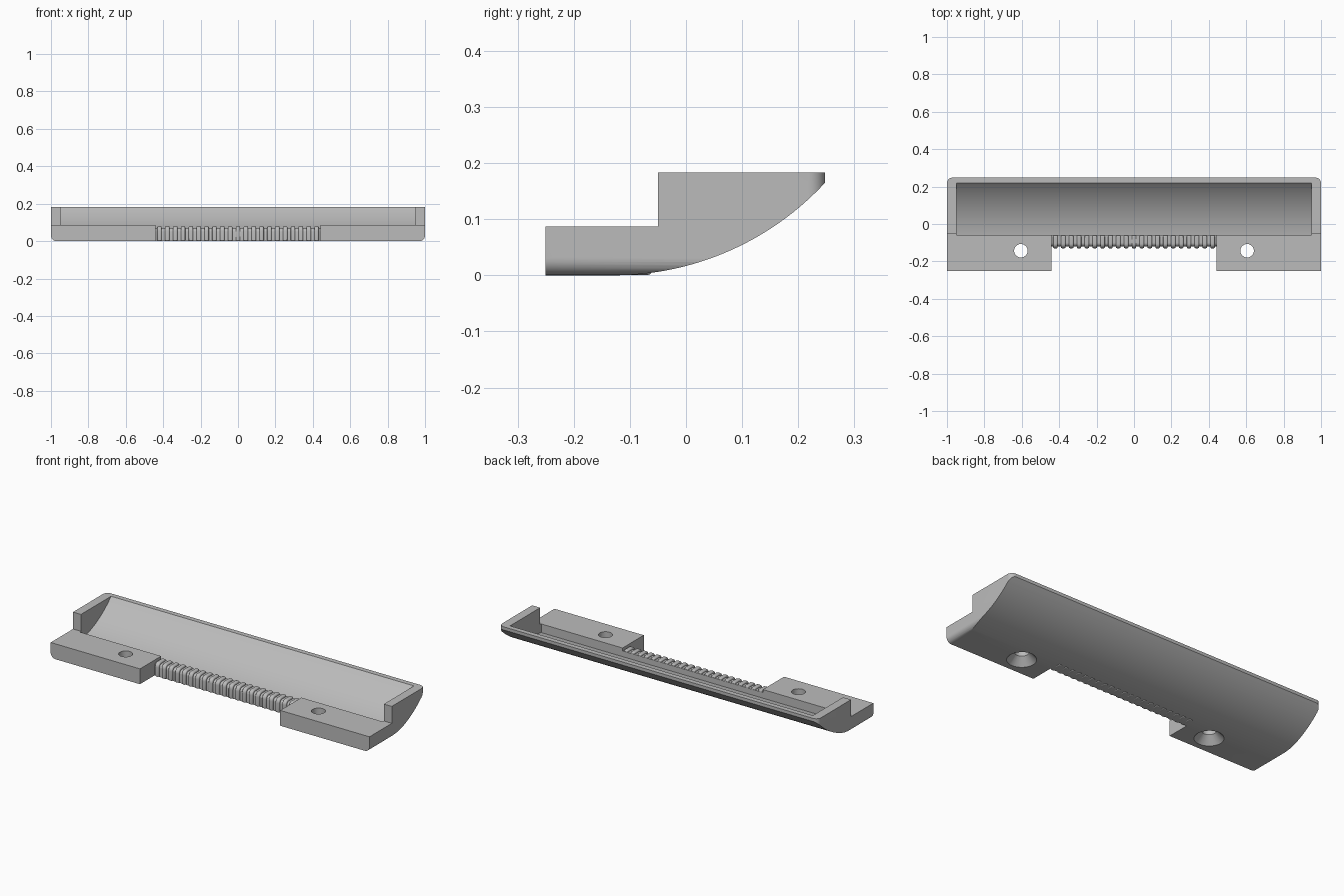
import bpy
from math import sin, cos, pi, sqrt

if "Cube" in bpy.data.objects:
    bpy.data.objects.remove(bpy.data.objects["Cube"])

grey = bpy.data.materials.new("light grey")
grey.use_nodes = True
COLOR = (0.5, 0.5, 0.5, 1)
grey.diffuse_color = COLOR
grey.node_tree.nodes["Principled BSDF"].inputs["Base Color"].default_value = COLOR


def prism(name, outline, lo, hi, axis):
    """Extrude a 2D outline along x, y or z between lo and hi."""
    n = len(outline)
    verts = []
    for d in (lo, hi):
        for a, b in outline:
            verts.append({"x": (d, a, b), "y": (a, d, b), "z": (a, b, d)}[axis])
    faces = [list(range(n))[::-1], list(range(n, 2 * n))]
    faces += [[i, (i + 1) % n, n + (i + 1) % n, n + i] for i in range(n)]
    mesh = bpy.data.meshes.new(name)
    mesh.from_pydata(verts, [], faces)
    mesh.materials.append(grey)
    ob = bpy.data.objects.new(name, mesh)
    bpy.context.collection.objects.link(ob)
    bpy.context.view_layer.objects.active = ob
    bpy.ops.object.select_all(action="DESELECT")
    ob.select_set(True)
    bpy.ops.object.mode_set(mode="EDIT")
    bpy.ops.mesh.select_all(action="SELECT")
    bpy.ops.mesh.normals_make_consistent(inside=False)
    bpy.ops.object.mode_set(mode="OBJECT")
    return ob


def arc(cx, cy, r, start, end, steps):
    angles = [start + (end - start) * i / steps for i in range(steps + 1)]
    return [(cx + r * cos(a), cy + r * sin(a)) for a in angles]


def cut(target, tool, operation="DIFFERENCE"):
    mod = target.modifiers.new("cut", "BOOLEAN")
    mod.operation, mod.object, mod.solver = operation, tool, "EXACT"
    bpy.context.view_layer.objects.active = target
    bpy.ops.object.modifier_apply(modifier=mod.name)
    bpy.data.objects.remove(tool)


def smooth(ob):
    bpy.ops.object.select_all(action="DESELECT")
    ob.select_set(True)
    bpy.context.view_layer.objects.active = ob
    bpy.ops.object.shade_smooth_by_angle(angle=0.5)


TOP, TAB, BACK, SPAN = 0.183, 0.087, 0.248, 0.44
CY, R_OUT, R_IN = -0.13, 0.515, 0.482


def bowl(radius, y):
    """Height of the curved shell at depth y."""
    return R_OUT - sqrt(radius ** 2 - (y - CY) ** 2)


def shell_curve(radius, y0, y1, steps=32):
    ys = [y0 + (y1 - y0) * i / steps for i in range(steps + 1)]
    return [(y, bowl(radius, y)) for y in ys]


# Curved tray with a lower front ledge
body = prism("tray_body", [(-0.25, 0)] + shell_curve(R_OUT, CY, BACK)
             + [(BACK, TOP), (-0.05, TOP), (-0.05, TAB), (-0.25, TAB)], -1, 1, "x")

# Rounded lower side edges and rounded back corners
r = 0.03
cut(body, prism("round_bottom", arc(-1 + r, r, r, pi, 1.5 * pi, 8)
                + arc(1 - r, r, r, 1.5 * pi, 2 * pi, 8) + [(1, 0.3), (-1, 0.3)],
                -0.4, 0.4, "y"), "INTERSECT")
cut(body, prism("round_back", arc(1 - r, BACK - r, r, 0, pi / 2, 8)
                + arc(-1 + r, BACK - r, r, pi / 2, pi, 8) + [(-1, -0.4), (1, -0.4)],
                -0.1, 0.4, "z"), "INTERSECT")

# Hollow with a curved floor
cut(body, prism("hollow", shell_curve(R_IN, -0.06, 0.22)
                + [(0.22, 0.3), (-0.06, 0.3)], -0.95, 0.95, "x"))

# Notch in the ledge, leaving a round-edged bar
cut(body, prism("notch", [(-0.3, -0.1), (-0.12, -0.1)]
                + arc(-0.1, 0.05, 0.02, pi, pi / 2, 6)
                + [(-0.05, 0.07), (-0.05, 0.2), (-0.3, 0.2)], -SPAN, SPAN, "x"))

# Countersunk screw holes
for side in (-1, 1):
    x, y = side * 0.605, -0.143
    cut(body, prism("hole", arc(x, y, 0.036, 0, 2 * pi, 40)[:-1], -0.1, 0.2, "z"))
    bpy.ops.mesh.primitive_cone_add(vertices=40, radius1=0.076, radius2=0.034,
                                    depth=0.045, location=(x, y, 0.0215))
    cut(body, bpy.context.object)
smooth(body)

# Row of rounded grip ribs along the bar
COUNT, PITCH = 21, 0.042
for i in range(COUNT):
    x = (i - (COUNT - 1) / 2) * PITCH
    rib = prism("grip_rib", [(-0.061, 0.001), (-0.13, 0.001)]
                + arc(-0.105, 0.055, 0.025, pi, pi / 2, 6) + [(-0.061, 0.08)],
                x - 0.012, x + 0.012, "x")
    mod = rib.modifiers.new("soft edges", "BEVEL")
    mod.width, mod.segments, mod.limit_method = 0.006, 3, "ANGLE"
    mod.angle_limit = 0.8
    smooth(rib)
